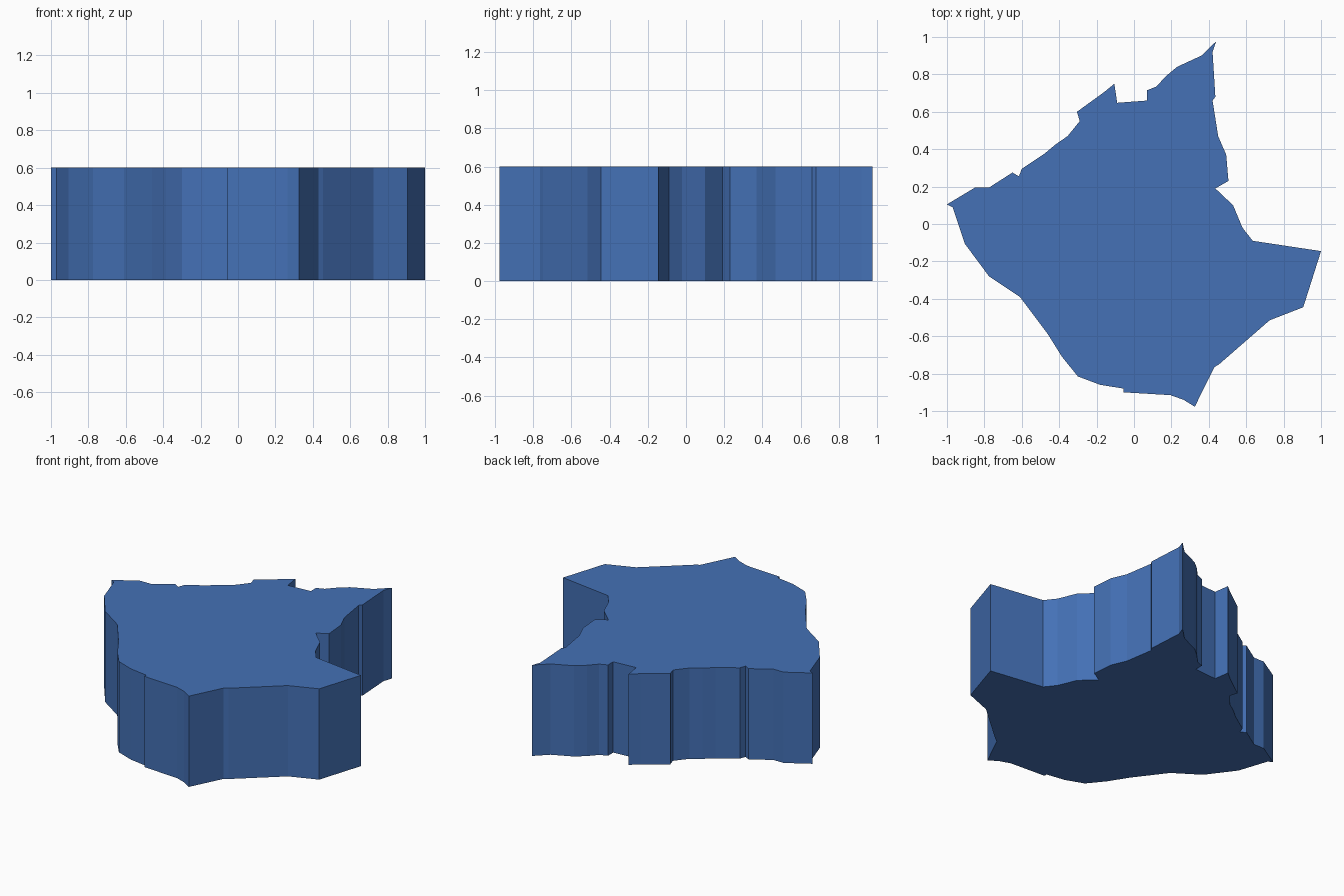
import bpy, bmesh

HEIGHT = 0.6

# Outline of the slab seen from above, clockwise from the top tip
OUTLINE = [
    (0.44, 0.977), (0.42, 0.92), (0.435, 0.68), (0.42, 0.66), (0.45, 0.47),
    (0.493, 0.37), (0.505, 0.23), (0.435, 0.19), (0.53, 0.10), (0.58, -0.02),
    (0.635, -0.09), (1.0, -0.145), (0.905, -0.445), (0.725, -0.515),
    (0.455, -0.75), (0.43, -0.765), (0.325, -0.977), (0.265, -0.94),
    (0.195, -0.915), (-0.055, -0.90), (-0.055, -0.88), (-0.18, -0.86),
    (-0.30, -0.815), (-0.385, -0.71), (-0.46, -0.59), (-0.61, -0.39),
    (-0.775, -0.28), (-0.905, -0.105), (-0.97, 0.09), (-1.0, 0.105),
    (-0.85, 0.195), (-0.775, 0.195), (-0.65, 0.275), (-0.615, 0.255),
    (-0.60, 0.295), (-0.48, 0.375), (-0.42, 0.425), (-0.355, 0.47),
    (-0.29, 0.55), (-0.305, 0.60), (-0.16, 0.705), (-0.105, 0.75),
    (-0.09, 0.648), (0.07, 0.66), (0.07, 0.715), (0.12, 0.735),
    (0.17, 0.79), (0.23, 0.84), (0.36, 0.90),
]

blue = bpy.data.materials.new("blue")
blue.diffuse_color = (0.058, 0.165, 0.468, 1)

# Extruded map-shaped slab
bm = bmesh.new()
base = bm.faces.new([bm.verts.new((x, y, 0)) for x, y in OUTLINE])
top = bmesh.ops.extrude_face_region(bm, geom=[base], use_keep_orig=True)
bmesh.ops.translate(bm, vec=(0, 0, HEIGHT),
                    verts=[v for v in top["geom"] if isinstance(v, bmesh.types.BMVert)])
bmesh.ops.recalc_face_normals(bm, faces=bm.faces)

mesh = bpy.data.meshes.new("map_slab")
bm.to_mesh(mesh)
bm.free()
mesh.materials.append(blue)
slab = bpy.data.objects.new("map_slab", mesh)
bpy.context.collection.objects.link(slab)
